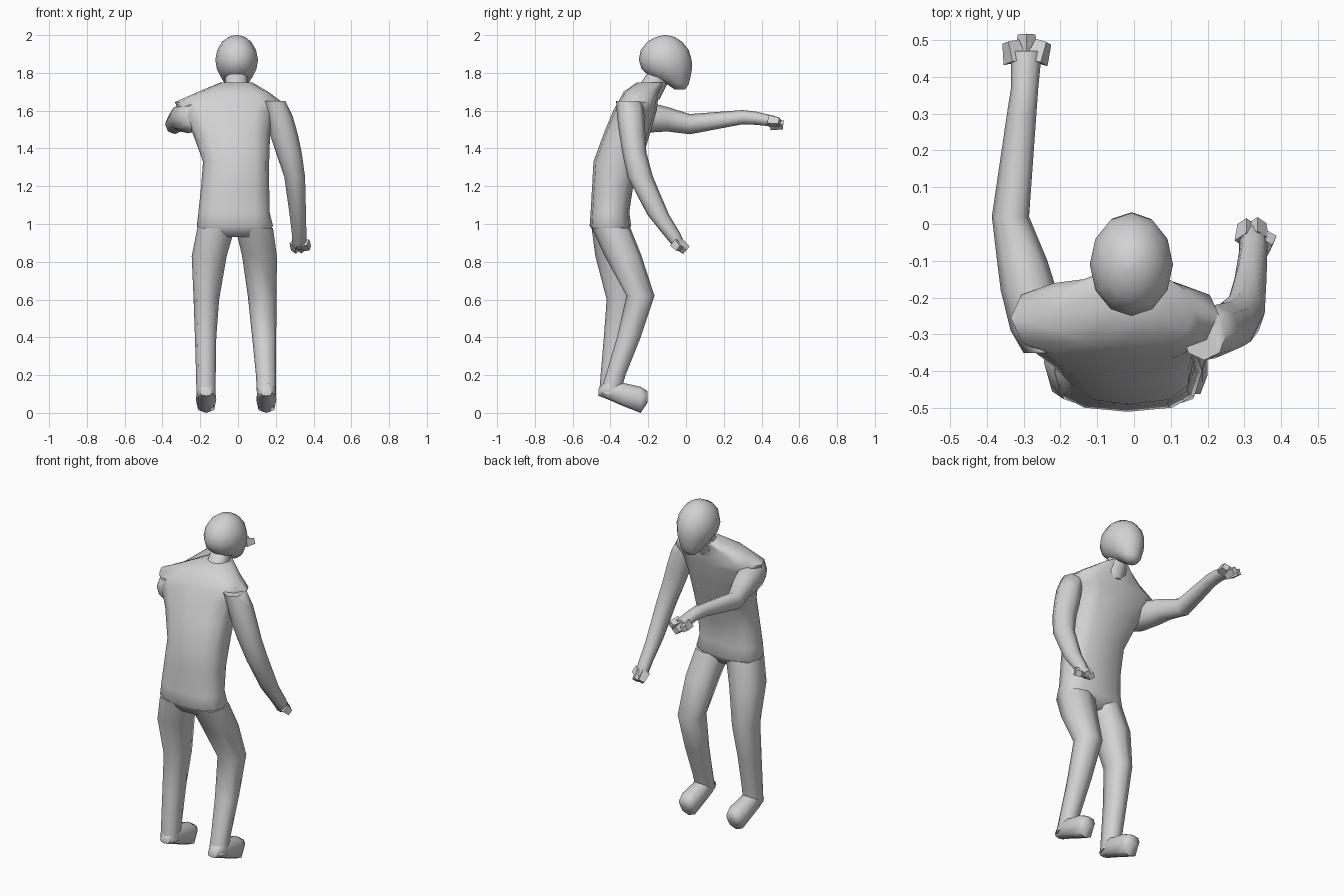
import bpy, bmesh, math
from mathutils import Vector

grey = bpy.data.materials.new("plain_grey")
grey.diffuse_color = (0.65, 0.65, 0.65, 1)


def finish(name, bm, angle):
    bmesh.ops.recalc_face_normals(bm, faces=bm.faces)
    mesh = bpy.data.meshes.new(name)
    bm.to_mesh(mesh)
    bm.free()
    mesh.materials.append(grey)
    ob = bpy.data.objects.new(name, mesh)
    bpy.context.collection.objects.link(ob)
    bpy.ops.object.select_all(action='DESELECT')
    ob.select_set(True)
    bpy.context.view_layer.objects.active = ob
    bpy.ops.object.shade_smooth_by_angle(angle=math.radians(angle))
    return ob


def loft(name, axis, rows, sides=8, power=1.0, angle=65):
    """Skin oval sections (x0, x1, b0, b1, t); b is y when axis is z, else z."""
    bm = bmesh.new()
    rings = []
    for x0, x1, b0, b1, t in rows:
        ring = []
        for i in range(sides):
            a = 2 * math.pi * i / sides
            c, s = math.cos(a), math.sin(a)
            c = math.copysign(abs(c) ** power, c)
            s = math.copysign(abs(s) ** power, s)
            x = (x0 + x1) / 2 + c * (x1 - x0) / 2
            b = (b0 + b1) / 2 + s * (b1 - b0) / 2
            ring.append(bm.verts.new((x, b, t) if axis == 'z' else (x, t, b)))
        rings.append(ring)
    for lo, hi in zip(rings, rings[1:]):
        for i in range(sides):
            j = (i + 1) % sides
            bm.faces.new((lo[i], lo[j], hi[j], hi[i]))
    bm.faces.new(rings[0])
    bm.faces.new(rings[-1])
    return finish(name, bm, angle)


def finger(name, start, end, r1, r2):
    """Short square stub between two points."""
    start, end = Vector(start), Vector(end)
    d = end - start
    bm = bmesh.new()
    bmesh.ops.create_cone(bm, cap_ends=True, segments=4, radius1=r1,
                          radius2=r2, depth=d.length)
    bmesh.ops.rotate(bm, verts=bm.verts,
                     matrix=Vector((0, 0, 1)).rotation_difference(d).to_matrix())
    bmesh.ops.translate(bm, verts=bm.verts, vec=(start + end) / 2)
    finish(name, bm, 40)


# Stooped torso, widening on the side of the raised arm
loft("torso", 'z', [
    (-.19, .15, -.47, -.33, .93),
    (-.218, .185, -.51, -.29, .99),
    (-.21, .168, -.505, -.30, 1.06),
    (-.195, .165, -.497, -.28, 1.2),
    (-.185, .165, -.49, -.235, 1.33),
    (-.24, .17, -.435, -.19, 1.48),
    (-.31, .19, -.385, -.155, 1.6),
    (-.335, .235, -.36, -.15, 1.645),
    (-.21, .16, -.33, -.14, 1.70),
    (-.09, .075, -.26, -.11, 1.75)], sides=12, power=0.75)

# Neck and head
loft("neck", 'z', [
    (-.09, .07, -.31, -.14, 1.66),
    (-.07, .055, -.245, -.1, 1.74),
    (-.065, .05, -.19, -.06, 1.82)])
loft("head", 'z', [
    (-.04, .02, -.06, -.005, 1.712),
    (-.068, .052, -.1, .014, 1.74),
    (-.092, .078, -.19, .024, 1.78),
    (-.112, .098, -.235, .032, 1.82),
    (-.12, .106, -.25, .03, 1.87),
    (-.11, .096, -.24, .015, 1.92),
    (-.085, .07, -.205, -.02, 1.965),
    (-.05, .037, -.16, -.06, 1.99),
    (-.015, .003, -.12, -.1, 2.0)], sides=12, angle=75)

# Legs, one with the knee pushed further forward
loft("left_leg", 'z', [
    (-.215, -.016, -.5, -.3, .98),
    (-.245, -.06, -.48, -.27, .83),
    (-.235, -.1, -.42, -.255, .6),
    (-.228, -.115, -.435, -.295, .4),
    (-.222, -.118, -.452, -.335, .2),
    (-.22, -.118, -.46, -.35, .1)], power=0.8)
loft("right_leg", 'z', [
    (-.014, .185, -.5, -.295, .98),
    (.022, .206, -.43, -.235, .83),
    (.052, .204, -.315, -.167, .62),
    (.075, .202, -.365, -.24, .4),
    (.095, .2, -.425, -.32, .2),
    (.1, .2, -.455, -.35, .1)], power=0.8)

# Feet, toes tipped downward
for side, x0, x1 in (("left", -.22, -.118), ("right", .1, .2)):
    loft(side + "_foot", 'y', [
        (x0 + .02, x1 - .02, .09, .13, -.462),
        (x0, x1, .07, .18, -.41),
        (x0, x1, .035, .158, -.33),
        (x0 - .003, x1 + .003, .0, .138, -.24),
        (x0 + .01, x1 - .01, .055, .115, -.203)], power=0.7)

# Arm reaching forward
loft("raised_arm", 'y', [
    (-.30, -.2, 1.51, 1.63, -.35),
    (-.335, -.18, 1.48, 1.645, -.29),
    (-.362, -.21, 1.485, 1.64, -.18),
    (-.372, -.235, 1.49, 1.62, -.1),
    (-.386, -.285, 1.475, 1.582, .02),
    (-.345, -.265, 1.528, 1.603, .3),
    (-.334, -.26, 1.525, 1.595, .37),
    (-.335, -.25, 1.515, 1.572, .47)])

# Arm hanging, elbow bent
loft("lowered_arm", 'z', [
    (.13, .25, -.37, -.23, 1.652),
    (.15, .29, -.365, -.22, 1.57),
    (.17, .318, -.352, -.215, 1.47),
    (.2, .337, -.338, -.21, 1.38),
    (.245, .355, -.31, -.175, 1.25),
    (.273, .36, -.205, -.09, 1.05),
    (.285, .362, -.125, -.03, .95),
    (.286, .362, -.075, -.005, .89),
    (.295, .355, -.05, .0, .865)])

# Stubby fingers
for i, (a, b) in enumerate([
        ((-.292, .45, 1.53), (-.292, .515, 1.525)),
        ((-.322, .44, 1.545), (-.335, .495, 1.54)),
        ((-.265, .44, 1.545), (-.246, .495, 1.54))]):
    finger(f"raised_finger_{i + 1}", a, b, .034, .024)
for i, (a, b) in enumerate([
        ((.305, -.045, .9), (.305, .0, .86)),
        ((.335, -.04, .9), (.335, .003, .862)),
        ((.35, -.06, .9), (.368, -.035, .87))]):
    finger(f"lowered_finger_{i + 1}", a, b, .032, .024)
